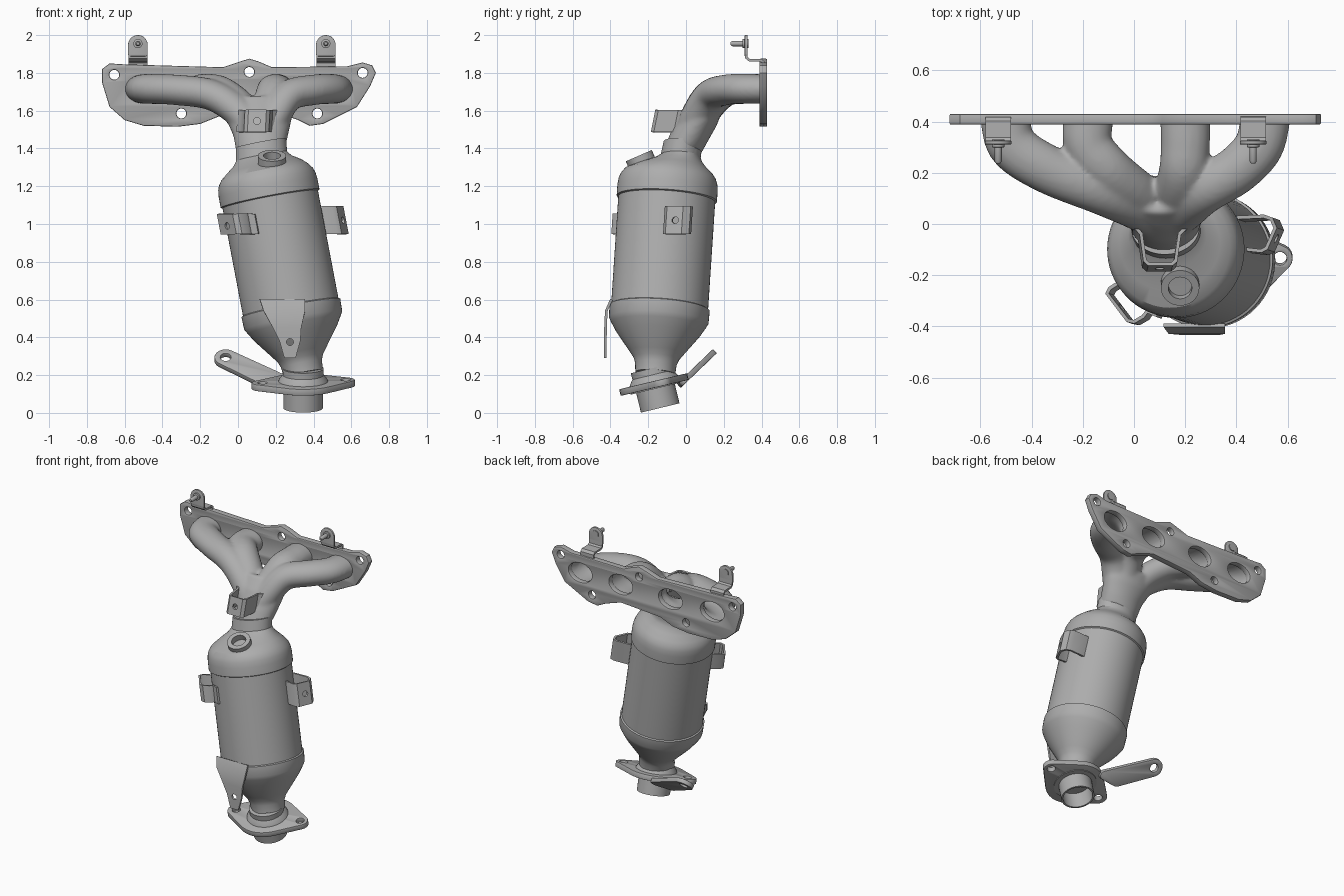
import bpy, bmesh, math
from mathutils import Vector, Matrix
from mathutils.geometry import interpolate_bezier, convex_hull_2d

if "Cube" in bpy.data.objects:
    bpy.data.objects.remove(bpy.data.objects["Cube"])

steel = bpy.data.materials.new("bare steel")
steel.use_nodes = True
steel.diffuse_color = (0.42, 0.42, 0.42, 1)
steel.node_tree.nodes["Principled BSDF"].inputs["Base Color"].default_value = (0.42, 0.42, 0.42, 1)

X, Y, Z = Vector((1, 0, 0)), Vector((0, 1, 0)), Vector((0, 0, 1))
AXIS = Vector((0.19, -0.066, -1)).normalized()  # converter axis, pointing down


def add_object(name, data):
    ob = bpy.data.objects.new(name, data)
    bpy.context.collection.objects.link(ob)
    return ob


def bake(ob):
    """Replace an object by its evaluated mesh."""
    bpy.context.view_layer.update()
    dg = bpy.context.evaluated_depsgraph_get()
    mesh = bpy.data.meshes.new_from_object(ob.evaluated_get(dg))
    name, mat = ob.name, ob.matrix_world.copy()
    bpy.data.objects.remove(ob)
    new = add_object(name, mesh)
    new.matrix_world = mat
    return new


def finish(ob, angle=35):
    ob.data.materials.clear()
    ob.data.materials.append(steel)
    bpy.ops.object.select_all(action='DESELECT')
    ob.select_set(True)
    bpy.context.view_layer.objects.active = ob
    bpy.ops.object.shade_smooth_by_angle(angle=math.radians(angle))
    return ob


def from_bmesh(name, bm):
    bmesh.ops.recalc_face_normals(bm, faces=bm.faces)
    mesh = bpy.data.meshes.new(name)
    bm.to_mesh(mesh)
    bm.free()
    return add_object(name, mesh)


def loft(bm, sections, ref, n=48):
    """Skin elliptical sections (centre, direction, half width, half depth)."""
    rings = []
    for c, t, a, b in sections:
        t = Vector(t).normalized()
        u = t.cross(ref).normalized()
        v = t.cross(u)
        rings.append([bm.verts.new(Vector(c) + u * a * math.cos(k * math.tau / n)
                                   + v * b * math.sin(k * math.tau / n)) for k in range(n)])
    for r, s in zip(rings, rings[1:]):
        for k in range(n):
            bm.faces.new((r[k], r[(k + 1) % n], s[(k + 1) % n], s[k]))
    bm.faces.new(rings[0])
    bm.faces.new(rings[-1])


def turned(name, start, direction, profile, ref=Y):
    """Round part from (distance, radius) pairs along a direction."""
    bm = bmesh.new()
    d = Vector(direction).normalized()
    loft(bm, [(Vector(start) + d * s, d, r, r) for s, r in profile], ref)
    return finish(from_bmesh(name, bm))


def oval(cx, cy, rx, ry, n=32):
    return [(cx + rx * math.cos(k * math.tau / n), cy + ry * math.sin(k * math.tau / n)) for k in range(n)]


def hull(*circles):
    pts = [Vector(p) for x, y, r in circles for p in oval(x, y, r, r)]
    return [pts[i] for i in convex_hull_2d(pts)]


def plate(name, outline, holes, thick, origin, u, v, bevel=0.004):
    """Flat plate with holes, laid in the u-v plane."""
    cu = bpy.data.curves.new(name, 'CURVE')
    cu.dimensions, cu.fill_mode = '2D', 'BOTH'
    cu.extrude, cu.bevel_depth, cu.bevel_resolution = thick / 2 - bevel, bevel, 1
    cu.offset = -bevel
    for loop in [outline] + [oval(*h) for h in holes]:
        sp = cu.splines.new('POLY')
        sp.points.add(len(loop) - 1)
        for p, q in zip(sp.points, loop):
            p.co = (q[0], q[1], 0, 1)
        sp.use_cyclic_u = True
    ob = add_object(name, cu)
    u, v = Vector(u).normalized(), Vector(v).normalized()
    m = Matrix((u, v, u.cross(v))).transposed().to_4x4()
    m.translation = origin
    ob.matrix_world = m
    ob = bake(ob)
    bm = bmesh.new()
    bm.from_mesh(ob.data)
    bmesh.ops.remove_doubles(bm, verts=bm.verts, dist=0.0002)
    bm.to_mesh(ob.data)
    bm.free()
    return finish(ob)


def ribbon(name, pts, wdir, thick=0.014, hole=None):
    """Bent sheet strip through (x, y, z, width); hole = (centre, direction)."""
    bm = bmesh.new()
    w = Vector(wdir).normalized()
    rows = [[bm.verts.new(Vector(p[:3]) + w * p[3] * s) for s in (-0.5, 0.5)] for p in pts]
    for a, b in zip(rows, rows[1:]):
        bm.faces.new((a[0], a[1], b[1], b[0]))
    ob = from_bmesh(name, bm)
    sol = ob.modifiers.new("sheet", 'SOLIDIFY')
    sol.thickness, sol.offset = thick, 0
    if hole:
        c, d = Vector(hole[0]), Vector(hole[1]).normalized()
        cutter = turned("hole_cutter", c - d * 0.04, d, [(0, 0.018), (0.08, 0.018)], Z)
        cutter.hide_render = True
        cut = ob.modifiers.new("hole", 'BOOLEAN')
        cut.operation, cut.object = 'DIFFERENCE', cutter
        ob = bake(ob)
        bpy.data.objects.remove(cutter)
    else:
        ob = bake(ob)
    return finish(ob)


# Converter body: domed top, shell with lapped ends, bottom cone
def on_axis(z):
    return Vector((0.165 + 0.19 * (1.16 - z), -0.10 - 0.066 * (1.16 - z), z))


secs = [((0.122, -0.015, 1.43), AXIS, 0.135, 0.104), ((0.125, -0.028, 1.36), AXIS, 0.137, 0.106),
        ((0.13, -0.045, 1.335), AXIS, 0.155, 0.13), ((0.14, -0.075, 1.305), AXIS, 0.2, 0.185)]
for z, r in ((1.275, 0.235), (1.25, 0.253), (1.225, 0.262), (1.19, 0.266), (1.135, 0.266), (1.13, 0.257),
             (0.56, 0.257), (0.555, 0.266), (0.49, 0.264), (0.465, 0.25), (0.42, 0.222), (0.32, 0.145),
             (0.29, 0.122), (0.26, 0.11), (0.21, 0.106)):
    secs.append((on_axis(z), AXIS, r, r))
bm = bmesh.new()
loft(bm, secs, Y, 64)
finish(from_bmesh("converter_body", bm), 28)

# Sensor boss on the dome
turned("sensor_boss", (0.18, -0.21, 1.27), (0, -0.4, 0.92),
       [(0, 0.07), (0.04, 0.07), (0.045, 0.075), (0.1, 0.075), (0.1, 0.046), (0.03, 0.046)])

# Runners and collector, blended into one casting and opened at the ports
PORTS = (-0.5, -0.18, 0.2, 0.51)
PZ = 1.715
middles = ([(-0.47, 0.3, PZ), (-0.33, 0.21, 1.71), (-0.13, 0.13, 1.68), (0.03, 0.06, 1.57)],
           [(-0.175, 0.3, PZ), (-0.09, 0.2, 1.7), (0.03, 0.1, 1.6)],
           [(0.2, 0.3, PZ), (0.19, 0.2, 1.7), (0.16, 0.1, 1.6)],
           [(0.485, 0.3, PZ), (0.4, 0.21, 1.71), (0.27, 0.13, 1.68), (0.19, 0.06, 1.57)])
bm = bmesh.new()
for px, mid in zip(PORTS, middles):
    pts = [Vector(p) for p in [(px, 0.46, PZ), (px, 0.40, PZ)] + mid + [(0.12, 0.0, 1.42), (0.12, -0.02, 1.36)]]
    tan = [(b - a) / 6 for a, b in zip([pts[0]] + pts, pts[1:] + [pts[-1]])]
    path = []
    for i in range(len(pts) - 1):
        path += interpolate_bezier(pts[i], pts[i] + tan[i], pts[i + 1] - tan[i + 1], pts[i + 1], 6)[:-1]
    dirs = [b - a for a, b in zip(path, path[1:])]
    loft(bm, [(p, d, 0.1 - 0.012 * k / len(dirs), 0.076 + 0.01 * k / len(dirs))
              for k, (p, d) in enumerate(zip(path, dirs))], Z, 32)
loft(bm, [((0.123, -0.02, 1.38), AXIS, 0.13, 0.1), ((0.12, 0.02, 1.47), (0, -0.4, -1), 0.145, 0.1),
          ((0.11, 0.07, 1.56), (0, -0.5, -1), 0.175, 0.1), ((0.1, 0.12, 1.64), (0, -0.6, -1), 0.18, 0.085)], Y)
ob = from_bmesh("runners_and_collector", bm)
rem = ob.modifiers.new("blend", 'REMESH')
rem.mode, rem.voxel_size = 'VOXEL', 0.011
smo = ob.modifiers.new("soften", 'SMOOTH')
smo.factor, smo.iterations = 0.5, 8
ob = bake(ob)
bm = bmesh.new()
bm.from_mesh(ob.data)
bmesh.ops.bisect_plane(bm, geom=bm.verts[:] + bm.edges[:] + bm.faces[:], plane_co=(0, 0.41, 0),
                       plane_no=Y, clear_outer=True)
bm.to_mesh(ob.data)
bm.free()
finish(ob, 60)

# Head flange with ports and bolt holes
outline = [(-0.72, 1.75), (-0.72, 1.82), (-0.68, 1.85), (-0.6, 1.845), (-0.08, 1.83), (0.01, 1.86), (0.06, 1.875),
           (0.11, 1.86), (0.18, 1.83), (0.58, 1.835), (0.66, 1.855), (0.71, 1.84), (0.73, 1.80), (0.7, 1.73),
           (0.63, 1.62), (0.53, 1.57), (0.45, 1.53), (0.38, 1.52), (0.32, 1.55), (0.2, 1.59), (-0.1, 1.57),
           (-0.2, 1.53), (-0.32, 1.515), (-0.5, 1.52), (-0.6, 1.55), (-0.68, 1.62)]
bolts = [(-0.655, 1.79), (0.06, 1.805), (0.66, 1.80), (-0.3, 1.585), (0.42, 1.585)]
plate("head_flange", outline, [(p, PZ, 0.09, 0.066) for p in PORTS] + [(x, z, 0.026, 0.026) for x, z in bolts],
      0.042, (0, 0.409, 0), X, Z, 0.006)

# Upright tabs with pins above the head flange
for side, x in (("right", -0.53), ("left", 0.465)):
    ribbon(side + "_tab_foot", [(x, y, z, 0.1) for y, z in
           ((0.412, 1.79), (0.412, 1.855), (0.4, 1.866), (0.335, 1.868), (0.32, 1.88), (0.318, 1.91))], X)
    plate(side + "_tab", hull((x, 1.948, 0.052), (x - 0.04, 1.90, 0.012), (x + 0.04, 1.90, 0.012)), [],
          0.014, (0, 0.318, 0), X, Z, 0.002)
    turned(side + "_tab_pin", (x, 0.33, 1.955), -Y,
           [(0, 0.024), (0.03, 0.024), (0.032, 0.014), (0.085, 0.014), (0.094, 0.008)], Z)

# Outlet flange, bent lever and outlet pipe
SLOPE = Vector((0, 0.973, 0.23))
plate("outlet_flange", hull((0, 0, 0.185), (0.222, 0.04, 0.052), (-0.215, -0.03, 0.058)),
      [(0.225, 0.04, 0.026, 0.026), (-0.215, -0.03, 0.026, 0.026)], 0.036, (0.345, -0.17, 0.15), X, SLOPE)
plate("outlet_lever", hull((-0.065, 0.145, 0.06), (0.14, 0.0, 0.06), (0.24, -0.02, 0.03)),
      [(-0.065, 0.145, 0.028, 0.028)], 0.03, (0, 0.005, 0.185), X, (0, 0.72, 0.69))
turned("outlet_pipe", (0.345, -0.187, 0.235), (0, 0.235, -0.972),
       [(0, 0.108), (0.035, 0.108), (0.06, 0.128), (0.08, 0.135), (0.11, 0.135), (0.11, 0.105),
        (0.215, 0.105), (0.215, 0.094), (0.1, 0.094)])

# Sheet brackets on the cone, the shell and the collector
ribbon("cone_bracket", [(0.235, -0.395, 0.60, 0.24), (0.245, -0.422, 0.54, 0.22), (0.26, -0.426, 0.45, 0.15),
                        (0.275, -0.427, 0.38, 0.11), (0.275, -0.427, 0.29, 0.06)], X,
       hole=((0.275, -0.427, 0.375), Y))
ribbon("front_bracket", [(x, y, 1.0, 0.11) for x, y in
       ((-0.03, -0.22), (-0.085, -0.255), (-0.095, -0.275), (-0.015, -0.38), (0.01, -0.385), (0.045, -0.365),
        (0.06, -0.345), (0.1, -0.36))], AXIS, hole=((-0.055, -0.33, 0.99), (-0.8, -0.6, 0)))
ribbon("side_bracket", [(x, y, 1.02, 0.15) for x, y in
       ((0.41, 0.02), (0.52, 0.025), (0.55, 0.015), (0.565, -0.02), (0.53, -0.1), (0.51, -0.11), (0.42, -0.10))],
       AXIS, hole=((0.55, -0.055, 1.02), (0.9, -0.4, 0)))
ribbon("collector_bracket", [(x, y, 1.545, 0.12) for x, y in
       ((0.0, -0.02), (0.025, -0.05), (0.04, -0.155), (0.055, -0.168), (0.145, -0.168), (0.16, -0.155),
        (0.175, -0.05), (0.205, -0.02))], (0.05, 0.2, 1), hole=((0.1, -0.168, 1.545), Y))
